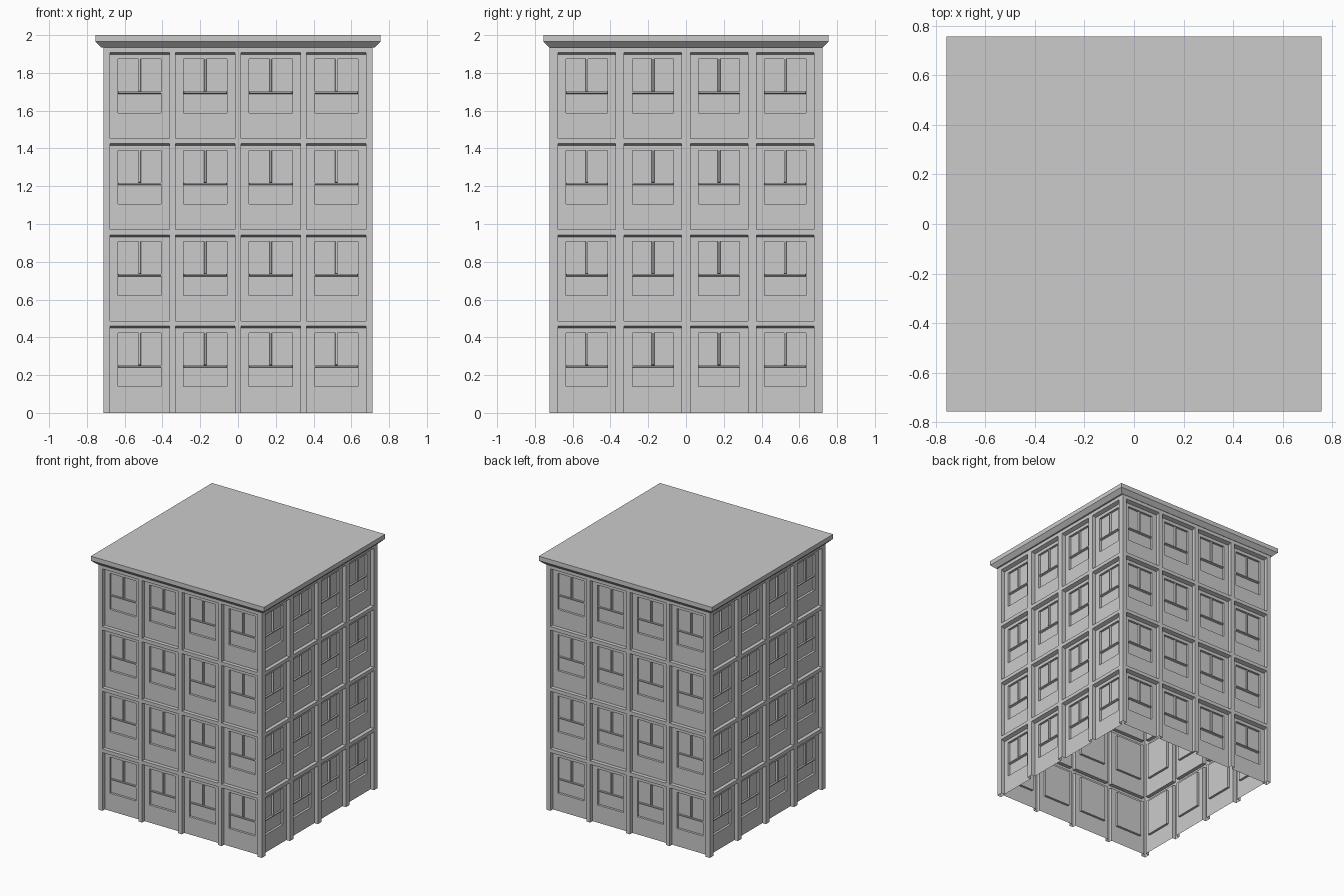
import bpy
import bmesh
from math import pi
from mathutils import Matrix

cube = bpy.data.objects.get("Cube")
if cube:
    bpy.data.objects.remove(cube, do_unlink=True)

stone = bpy.data.materials.new("grey_stone")
stone.use_nodes = True
colour = (0.6, 0.6, 0.6, 1)
stone.diffuse_color = colour
stone.node_tree.nodes["Principled BSDF"].inputs["Base Color"].default_value = colour

HALF_X, HALF_Y = 0.713, 0.722      # wall planes
WALL_TOP = 1.94
STOREYS = 4
STOREY = 0.483
PANEL_DEPTH, PANE_DEPTH = 0.03, 0.048


def finish(name, bm):
    bmesh.ops.remove_doubles(bm, verts=bm.verts, dist=0.0005)
    mesh = bpy.data.meshes.new(name)
    bm.to_mesh(mesh)
    bm.free()
    mesh.materials.append(stone)
    obj = bpy.data.objects.new(name, mesh)
    bpy.context.collection.objects.link(obj)
    return obj


def corners(rect, depth):
    u0, u1, z0, z1 = rect
    return [(u0, depth, z0), (u1, depth, z0), (u1, depth, z1), (u0, depth, z1)]


def quad(bm, points):
    bm.faces.new([bm.verts.new(p) for p in points])


def plate(bm, rect, depth):
    quad(bm, corners(rect, depth))


def ring(bm, outer, depth_out, inner, depth_in, sides=(0, 1, 2, 3)):
    """Quads between two rectangles; side 0 is the bottom one."""
    a, b = corners(outer, depth_out), corners(inner, depth_in)
    for i in sides:
        j = (i + 1) % 4
        quad(bm, (a[i], a[j], b[j], b[i]))


def bar(bm, rect):
    """Glazing bar standing out from the pane."""
    u0, u1, z0, z1 = rect
    front = (u0 + 0.002, u1 - 0.002, z0 + 0.004, z1)
    ring(bm, rect, PANE_DEPTH, front, PANEL_DEPTH + 0.004)
    plate(bm, front, PANEL_DEPTH + 0.004)


def bay(bm, centre, floor, half_panel, half_window):
    """One recessed panel with its window."""
    base = floor * STOREY
    bottom = base + 0.004 if floor else 0
    panel = (centre - half_panel, centre + half_panel, bottom, base + 0.459)
    back = (panel[0], panel[1], bottom, base + 0.449)
    window = (centre - half_window, centre + half_window, base + 0.139, base + 0.424)
    ring(bm, panel, 0, back, PANEL_DEPTH, (0, 1, 2, 3) if floor else (1, 2, 3))
    ring(bm, back, PANEL_DEPTH, window, PANEL_DEPTH)
    ring(bm, window, PANEL_DEPTH, window, PANE_DEPTH)
    plate(bm, window, PANE_DEPTH)
    rail = base + 0.24
    bar(bm, (window[0], window[1], rail, rail + 0.012))
    bar(bm, (centre - 0.007, centre + 0.007, rail + 0.012, window[3]))


def wall(name, half_width, distance, pitch, half_panel, half_window, angle):
    bm = bmesh.new()
    centres = [(i - 1.5) * pitch for i in range(4)]
    # Pilasters
    edges = [-half_width]
    for c in centres:
        edges += [c - half_panel, c + half_panel]
    edges.append(half_width)
    for left, right in zip(edges[::2], edges[1::2]):
        plate(bm, (left, right, 0, WALL_TOP), 0)
    # Bays and the bands above them
    for c in centres:
        for floor in range(STOREYS):
            bay(bm, c, floor, half_panel, half_window)
            low = floor * STOREY + 0.459
            high = (floor + 1) * STOREY + 0.004 if floor < STOREYS - 1 else WALL_TOP
            plate(bm, (c - half_panel, c + half_panel, low, high), 0)
    bm.transform(Matrix.Rotation(angle, 4, "Z") @ Matrix.Translation((0, -distance, 0)))
    finish(name, bm)


for name, angle in (("front_wall", 0), ("back_wall", pi)):
    wall(name, HALF_X, HALF_Y, 0.347, 0.157, 0.114, angle)
for name, angle in (("left_wall", pi / 2), ("right_wall", -pi / 2)):
    wall(name, HALF_Y, HALF_X, 0.35, 0.152, 0.109, angle)

# Roof slab with a chamfered underside
bm = bmesh.new()
levels = [(0.725, 1.935), (0.755, 1.965), (0.755, 2.0)]
loops = [[bm.verts.new((sx * h, sy * h, z))
          for sx, sy in ((-1, -1), (1, -1), (1, 1), (-1, 1))] for h, z in levels]
for low, high in zip(loops, loops[1:]):
    for i in range(4):
        j = (i + 1) % 4
        bm.faces.new((low[i], low[j], high[j], high[i]))
bm.faces.new(loops[0][::-1])
bm.faces.new(loops[-1])
finish("roof_cornice", bm)
